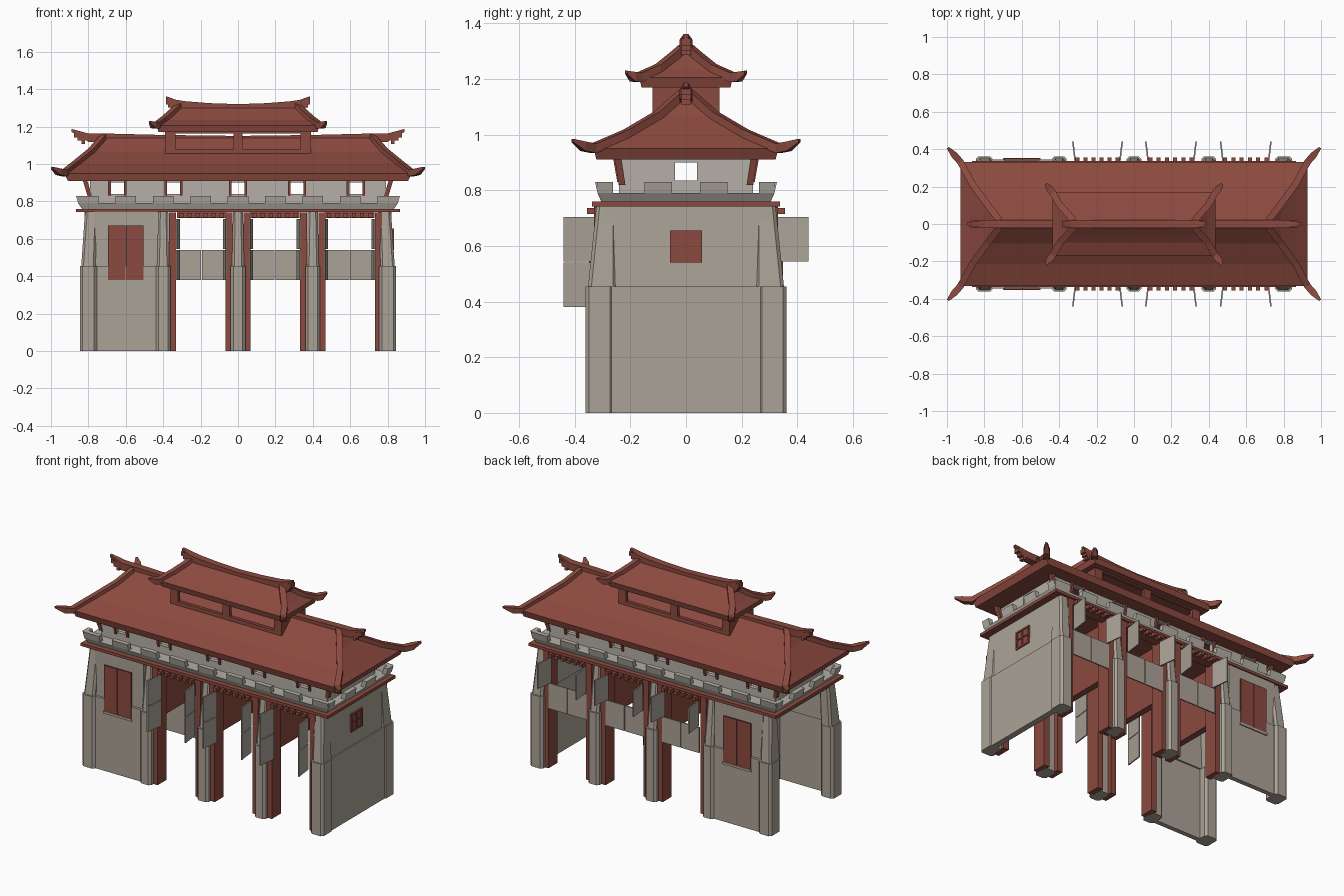
import bpy, bmesh
from mathutils import Vector

cube = bpy.data.objects.get("Cube")
if cube:
    bpy.data.objects.remove(cube, do_unlink=True)


def material(name, rgb):
    m = bpy.data.materials.new(name)
    m.use_nodes = True
    m.diffuse_color = (*rgb, 1)
    bsdf = next(n for n in m.node_tree.nodes if n.type == 'BSDF_PRINCIPLED')
    bsdf.inputs["Base Color"].default_value = (*rgb, 1)
    bsdf.inputs["Roughness"].default_value = 0.9
    return m


RED = material("oxide_red", (0.26, 0.068, 0.05))
STONE = material("warm_grey_stone", (0.41, 0.365, 0.31))
PALE = material("pale_grey_stone", (0.46, 0.43, 0.38))


def skin(name, rings, mat):
    """Join equal-length point rings into a closed solid."""
    bm = bmesh.new()
    loops = [[bm.verts.new(p) for p in r] for r in rings]
    for a, b in zip(loops, loops[1:]):
        for i in range(len(a)):
            j = (i + 1) % len(a)
            bm.faces.new((a[i], a[j], b[j], b[i]))
    bm.faces.new(loops[0][::-1])
    bm.faces.new(loops[-1])
    bmesh.ops.recalc_face_normals(bm, faces=bm.faces[:])
    me = bpy.data.meshes.new(name)
    bm.to_mesh(me)
    bm.free()
    me.materials.append(mat)
    ob = bpy.data.objects.new(name, me)
    bpy.context.scene.collection.objects.link(ob)
    return ob


def rect(x0, x1, y0, y1, z, c=0):
    if not c:
        return [(x0, y0, z), (x1, y0, z), (x1, y1, z), (x0, y1, z)]
    return [(x0 + c, y0, z), (x1 - c, y0, z), (x1, y0 + c, z), (x1, y1 - c, z),
            (x1 - c, y1, z), (x0 + c, y1, z), (x0, y1 - c, z), (x0, y0 + c, z)]


def box(name, x0, x1, y0, y1, z0, z1, mat):
    y0, y1 = sorted((y0, y1))
    return skin(name, [rect(x0, x1, y0, y1, z0), rect(x0, x1, y0, y1, z1)], mat)


def sweep(name, path, width, height, mat):
    """Run a rectangular bar along a path; its top follows the path."""
    pts = [Vector(p) for p in path]
    run = pts[-1] - pts[0]
    side = Vector((-run.y, run.x, 0)).normalized() * width / 2
    rings = []
    for i, p in enumerate(pts):
        k = 0.35 if i == len(pts) - 1 else 1
        drop = Vector((0, 0, -height * k))
        rings.append([p - side * k, p + side * k, p + side * k + drop, p - side * k + drop])
    return skin(name, rings, mat)


def strut(name, low, high, w, mat):
    return skin(name, [rect(p[0] - w, p[0] + w, p[1] - w, p[1] + w, p[2])
                       for p in (low, high)], mat)


COLUMNS = [-0.8, -0.4, 0.0, 0.4, 0.8]
BAYS = [(-0.325, -0.065), (0.065, 0.33), (0.465, 0.73)]

for s, label in ((-1, "front"), (1, "back")):
    # Stone columns with a straight base and tapering shaft
    for x in COLUMNS:
        h = 0.045 if abs(x) > 0.5 else 0.039
        lean = 0.015 * (x / 0.8) if abs(x) > 0.5 else 0
        y0, y1 = sorted((s * 0.26, s * 0.362))
        skin(label + "_column_base", [rect(x - h, x + h, y0, y1, z, 0.014) for z in (0, 0.455)], STONE)
        y2, y3 = sorted((s * 0.25, s * 0.352))
        y4, y5 = sorted((s * 0.25, s * 0.322))
        skin(label + "_column_shaft", [
            rect(x - h + 0.007, x + h - 0.007, y2, y3, 0.455, 0.012),
            rect(x - h + 0.012 - lean, x + h - 0.012 - lean, y4, y5, 0.745, 0.012)], STONE)
        # Red posts flanking the columns
        for d in (-1, 1):
            if x + d * 0.06 < -0.43 or x + d * 0.06 > 0.82:
                continue
            a, b = sorted((x + d * 0.03, x + d * 0.068))
            box(label + "_post", a, b, s * 0.24, s * 0.33, 0, 0.74, RED)

    # Walled bay with double-leaf shuttered window
    box(label + "_wall_base", -0.77, -0.43, s * 0.315, s * 0.345, 0, 0.455, STONE)
    box(label + "_wall_upper", -0.77, -0.43, s * 0.305, s * 0.33, 0.455, 0.745, STONE)
    box(label + "_window_sill", -0.70, -0.50, s * 0.32, s * 0.352, 0.365, 0.38, STONE)
    for x0, x1 in ((-0.695, -0.602), (-0.598, -0.505)):
        box(label + "_window_leaf", x0, x1, s * 0.34, s * 0.349, 0.38, 0.67, RED)

    # Open bays: lintels, dentils and shutters
    for x0, x1 in BAYS:
        box(label + "_lintel", x0, x1, s * 0.27, s * 0.325, 0.71, 0.745, RED)
        for i in range(6):
            x = x0 + (i + 0.5) * (x1 - x0) / 6
            box(label + "_dentil", x - 0.011, x + 0.011, s * 0.30, s * 0.355, 0.715, 0.737, RED)
        mid = (x0 + x1) / 2
        for hinge, d in ((x0, -1), (x1, 1)):
            for z0, z1 in ((0.38, 0.541), (0.545, 0.705)):
                if s > 0 and z0 < 0.5:
                    a, b = sorted((hinge, mid + d * 0.002))
                    box("closed_shutter", a, b, 0.325, 0.333, z0, z1, STONE)
                    continue
                px, qx = hinge - d * 0.012, hinge + d * 0.002
                skin(label + "_open_shutter", [
                    [(px - 0.004, s * 0.325, z), (px + 0.004, s * 0.325, z),
                     (qx + 0.004, s * 0.44, z), (qx - 0.004, s * 0.44, z)] for z in (z0, z1)], STONE)

# End wall with a small window; the opposite end is open under a lintel
box("end_wall_base", 0.80, 0.838, -0.28, 0.28, 0, 0.455, STONE)
skin("end_wall_upper", [rect(0.79, 0.83, -0.32, 0.32, 0.455), rect(0.79, 0.82, -0.30, 0.30, 0.745)], STONE)
box("end_window", 0.82, 0.829, -0.058, 0.058, 0.54, 0.655, RED)
for y0, y1, z0, z1 in ((-0.058, -0.048, 0.54, 0.655), (0.048, 0.058, 0.54, 0.655),
                       (-0.058, 0.058, 0.54, 0.55), (-0.058, 0.058, 0.645, 0.655),
                       (-0.004, 0.004, 0.54, 0.655), (-0.058, 0.058, 0.596, 0.602)):
    box("end_window_frame", 0.82, 0.834, y0, y1, z0, z1, RED)
box("open_end_lintel", -0.82, -0.79, -0.28, 0.28, 0.70, 0.745, STONE)

# Red partitions between the bays
for x in COLUMNS[1:4]:
    box("partition", x - 0.02, x + 0.02, -0.27, 0.27, 0.38, 0.745, RED)

# Cornice and walkway
box("cornice", -0.865, 0.865, -0.338, 0.338, 0.742, 0.76, RED)
skin("parapet_base", [rect(-0.835, 0.835, -0.305, 0.305, 0.76),
                      rect(-0.855, 0.855, -0.318, 0.318, 0.79)], PALE)


def merlon(x, y, hx, hy, ox, oy):
    skin("merlon", [rect(x - hx, x + hx, y - hy, y + hy, 0.79),
                    rect(x - hx + ox, x + hx + ox, y - hy + oy, y + hy + oy, 0.83)], PALE)


for s in (-1, 1):
    for i in range(9):
        merlon(-0.80 + 0.2 * i, s * 0.303, 0.055, 0.015, 0, s * 0.009)
    for y in (-0.29, -0.10, 0.10, 0.29):
        merlon(s * 0.84, y, 0.015, 0.028 if abs(y) > 0.2 else 0.05, s * 0.011, 0)

# Upper gallery wall with openings, framed in red
WINDOWS = [-0.645, -0.345, 0.0, 0.315, 0.63]
for s in (-1, 1):
    y0, y1 = s * 0.215, s * 0.24
    box("gallery_sill", -0.79, 0.79, y0, y1, 0.78, 0.84, PALE)
    box("gallery_head", -0.79, 0.79, y0, y1, 0.902, 0.92, PALE)
    edges = [-0.79] + [w + d for w in WINDOWS for d in (-0.036, 0.036)] + [0.79]
    for x0, x1 in zip(edges[::2], edges[1::2]):
        box("gallery_pier", x0, x1, y0, y1, 0.84, 0.902, PALE)
    for w in WINDOWS:
        for d in (-1, 1):
            strut("gallery_bracket", (w + d * 0.042, s * 0.24, 0.83),
                  (w + d * 0.042, s * 0.255, 0.915), 0.007, RED)
    a, b = sorted((s * 0.765, s * 0.79))
    box("gallery_end_sill", a, b, -0.24, 0.24, 0.78, 0.835, PALE)
    box("gallery_end_head", a, b, -0.24, 0.24, 0.90, 0.92, PALE)
    for t in (-1, 1):
        box("gallery_end_pier", a, b, t * 0.04, t * 0.24, 0.835, 0.90, PALE)
        strut("gallery_corner_post", (s * 0.79, t * 0.23, 0.82), (s * 0.82, t * 0.245, 0.92), 0.012, RED)


def roof(name, rings, tip, ridge):
    """Hipped roof with curved slopes, upturned hips and a raised ridge."""
    skin(name + "_roof", [rect(-x, x, -y, y, z) for x, y, z in rings], RED)
    corner = rings[1]
    for sx in (-1, 1):
        for sy in (-1, 1):
            path = [(sx * x, sy * y, z + 0.018) for x, y, z in rings[:0:-1]]
            mid = [(c + t) / 2 for c, t in zip(corner, tip)]
            path += [(sx * mid[0], sy * mid[1], mid[2] + 0.008), (sx * tip[0], sy * tip[1], tip[2])]
            sweep(name + "_hip", path, 0.036, 0.034, RED)
        # Ridge half, with stepped blocks beneath its upturned end
        sweep(name + "_ridge", [(sx * x, 0, z) for x, z in ridge], 0.045, 0.045, RED)
        (xa, za), (xb, zb) = ridge[-2:]
        for i in range(3):
            k = 0.2 + 0.22 * i
            x, z = xa + (xb - xa) * k, za + (zb - za) * k
            p, q = sorted((sx * x, sx * (x + 0.02)))
            box(name + "_ridge_step", p, q, -0.018, 0.018, z - 0.06 + 0.012 * i, z - 0.01, RED)


# Lower roof
roof("lower", [(0.91, 0.322, 0.91), (0.928, 0.332, 0.95), (0.865, 0.215, 1.0),
               (0.785, 0.105, 1.065), (0.72, 0.02, 1.14)],
     (0.995, 0.408, 0.985),
     [(0, 1.15), (0.4, 1.155), (0.68, 1.162), (0.8, 1.163), (0.89, 1.187)])

# Lantern storey with see-through openings
box("lantern_base", -0.39, 0.39, -0.12, 0.12, 1.0, 1.06, RED)
for s in (-1, 1):
    y0, y1 = s * 0.10, s * 0.12
    box("lantern_sill", -0.39, 0.39, y0, y1, 1.04, 1.08, RED)
    box("lantern_head", -0.39, 0.39, y0, y1, 1.162, 1.18, RED)
    for x0, x1 in ((-0.39, -0.335), (-0.025, 0.025), (0.335, 0.39)):
        box("lantern_post", x0, x1, y0, y1, 1.04, 1.175, RED)
    a, b = sorted((s * 0.365, s * 0.39))
    box("lantern_end", a, b, -0.12, 0.12, 1.04, 1.175, RED)

# Upper roof
roof("upper", [(0.425, 0.16, 1.17), (0.435, 0.168, 1.205), (0.395, 0.1, 1.235),
               (0.35, 0.05, 1.275), (0.32, 0.015, 1.305)],
     (0.472, 0.215, 1.23),
     [(0, 1.32), (0.15, 1.325), (0.28, 1.335), (0.33, 1.343), (0.385, 1.362)])
